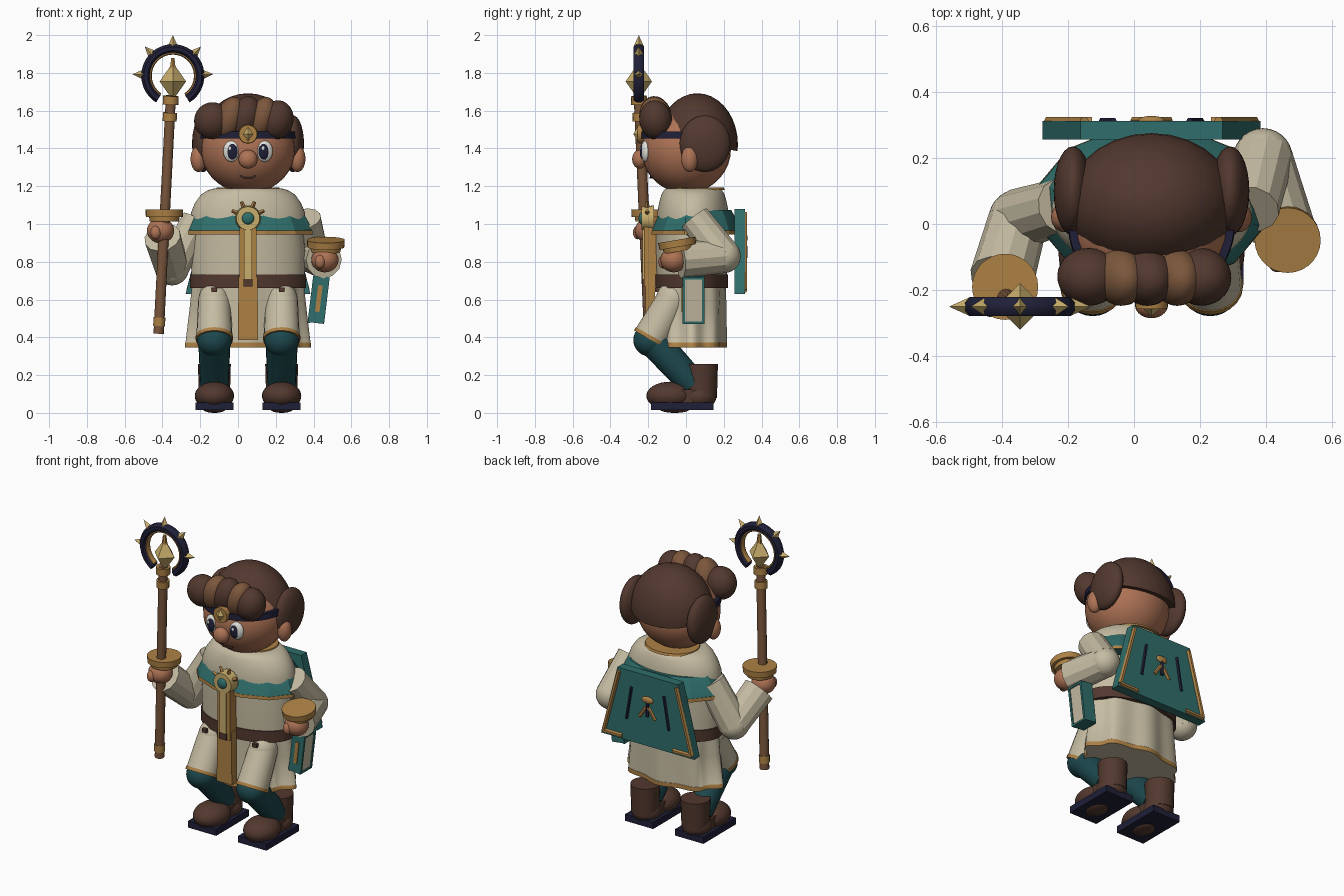
import bpy, bmesh, math
from mathutils import Vector, Matrix, Euler

cube = bpy.data.objects.get("Cube")
if cube:
    bpy.data.objects.remove(cube)
CX = 0.053  # body centre line


def material(name, *rgb):
    m = bpy.data.materials.new(name)
    m.use_nodes = True
    m.diffuse_color = (*rgb, 1)
    m.node_tree.nodes["Principled BSDF"].inputs["Base Color"].default_value = (*rgb, 1)
    return m


CREAM = material("cream cloth", .56, .50, .36)
TEAL = material("teal", .028, .155, .145)
DARK = material("dark teal", .012, .065, .075)
BROWN = material("dark brown", .085, .04, .028)
WOOD = material("light brown", .2, .095, .045)
GOLD = material("gold", .42, .22, .06)
PALE = material("pale gold", .58, .42, .15)
SKIN = material("skin", .42, .17, .09)
NAVY = material("navy", .014, .014, .04)
WHITE = material("white", .75, .75, .70)


def finish(name, bm, *mats, angle=40):
    bmesh.ops.recalc_face_normals(bm, faces=bm.faces)
    me = bpy.data.meshes.new(name)
    bm.to_mesh(me)
    bm.free()
    ob = bpy.data.objects.new(name, me)
    bpy.context.collection.objects.link(ob)
    for m in mats:
        me.materials.append(m)
    bpy.ops.object.select_all(action='DESELECT')
    ob.select_set(True)
    bpy.context.view_layer.objects.active = ob
    bpy.ops.object.shade_smooth_by_angle(angle=math.radians(angle))


def place(loc, rot=(0, 0, 0), size=(1, 1, 1)):
    return Matrix.LocRotScale(Vector(loc), Euler(rot), Vector(size))


def ball(name, loc, size, mat, rot=(0, 0, 0), cut=None):
    bm = bmesh.new()
    bmesh.ops.create_uvsphere(bm, u_segments=28, v_segments=18, radius=1, matrix=place(loc, rot, size))
    if cut:
        bmesh.ops.bisect_plane(bm, geom=bm.verts[:] + bm.edges[:] + bm.faces[:],
                               plane_co=cut[0], plane_no=cut[1], clear_inner=True)
        bmesh.ops.holes_fill(bm, edges=[e for e in bm.edges if e.is_boundary])
    finish(name, bm, mat)


def box(name, loc, size, mat, rot=(0, 0, 0)):
    bm = bmesh.new()
    bmesh.ops.create_cube(bm, size=1, matrix=place(loc, rot, size))
    finish(name, bm, mat)


def tube(name, a, b, r1, r2, mat, n=20, angle=40):
    a, b = Vector(a), Vector(b)
    d = b - a
    m = Matrix.Translation((a + b) / 2) @ d.to_track_quat('Z', 'Y').to_matrix().to_4x4()
    bm = bmesh.new()
    bmesh.ops.create_cone(bm, cap_ends=True, segments=n, radius1=r1, radius2=r2, depth=d.length, matrix=m)
    finish(name, bm, mat, angle=angle)


def loft(name, rings, mats, cy=.03, n=64, rule=lambda z: 0, angle=40):
    """Stack of elliptical rings (z, rx, ry, depth of the cloth folds)."""
    bm = bmesh.new()
    rows = []
    for z, rx, ry, amp in rings:
        row = []
        for i in range(n):
            t = 2 * math.pi * (i + .5) / n
            k = 1 + amp * math.cos(8 * t)
            row.append(bm.verts.new((CX + rx * k * math.cos(t), cy + ry * k * math.sin(t), z)))
        rows.append(row)
    for lo, hi in zip(rows, rows[1:]):
        for i in range(n):
            j = (i + 1) % n
            bm.faces.new((lo[i], lo[j], hi[j], hi[i]))
    bm.faces.new(rows[0])
    bm.faces.new(rows[-1])
    for f in bm.faces:
        f.material_index = rule(f.calc_center_median().z)
    finish(name, bm, *mats, angle=angle)


def prism(name, pts, y0, y1, mat):
    """Outline in x and z, extruded along y."""
    bm = bmesh.new()
    f = bm.faces.new([bm.verts.new((CX + x, y0, z)) for x, z in pts])
    ext = bmesh.ops.extrude_face_region(bm, geom=[f])["geom"]
    bmesh.ops.translate(bm, vec=(0, y1 - y0, 0), verts=[v for v in ext if isinstance(v, bmesh.types.BMVert)])
    finish(name, bm, mat)


def arc(name, c, radius, thick, depth, gap, mat, n=36, sides=8):
    """Open upright ring with its gap at the bottom."""
    bm = bmesh.new()
    rows = []
    for i in range(n + 1):
        t = -math.pi / 2 + gap + (2 * math.pi - 2 * gap) * i / n
        row = []
        for k in range(sides):
            u = 2 * math.pi * (k + .5) / sides
            r = radius + thick * math.cos(u)
            row.append(bm.verts.new((c[0] + r * math.cos(t), c[1] + depth * math.sin(u), c[2] + r * math.sin(t))))
        rows.append(row)
    for p, q in zip(rows, rows[1:]):
        for k in range(sides):
            j = (k + 1) % sides
            bm.faces.new((p[k], p[j], q[j], q[k]))
    bm.faces.new(rows[0])
    bm.faces.new(rows[-1])
    finish(name, bm, mat)


def gem(name, c, rx, ry, h, mat):
    bm = bmesh.new()
    mid = [bm.verts.new(Vector(c) + Vector(v)) for v in ((rx, 0, 0), (0, ry, 0), (-rx, 0, 0), (0, -ry, 0))]
    for s in (1, -1):
        tip = bm.verts.new(Vector(c) + Vector((0, 0, s * h)))
        for i in range(4):
            bm.faces.new((mid[i], mid[(i + 1) % 4], tip))
    finish(name, bm, mat, angle=10)


# Robe
loft("skirt", [(.345, .317, .178, .06), (.372, .315, .178, .06), (.373, .314, .177, .06), (.55, .295, .176, .055),
               (.72, .285, .175, .025)], [CREAM, GOLD], rule=lambda z: int(.35 < z < .3725))
loft("torso", [(.69, .30, .185, 0), (.85, .302, .19, 0), (1.0, .29, .19, 0)], [CREAM])
loft("belt", [(.66, .308, .193, 0), (.732, .308, .193, 0)], [BROWN])
for s in (1, -1):
    box("belt_loop", (CX + s * .178, -.155, .652), (.03, .02, .024), BROWN)
loft("cape", [(.945, .355, .246, 0), (.966, .353, .244, 0), (.967, .351, .243, 0), (1.032, .32, .215, 0),
              (1.075, .285, .19, 0)], [TEAL, GOLD], n=12, cy=.055, rule=lambda z: int(.95 < z < .9665), angle=20)
loft("shoulder_mantle", [(1.0, .305, .19, 0), (1.06, .302, .189, 0), (1.11, .282, .18, 0), (1.155, .25, .168, 0),
                         (1.178, .215, .155, 0), (1.188, .18, .14, 0)], [CREAM], cy=.037)
loft("collar_trim", [(1.18, .17, .145, 0), (1.194, .165, .14, 0)], [GOLD], cy=.06)

# Tabard and medallion
prism("tabard", [(-.054, .385), (.054, .385), (.05, .72), (-.05, .72)], -.215, -.165, GOLD)
prism("stole", [(-.044, .67), (.044, .67), (.044, 1.0), (-.044, 1.0)], -.222, -.15, GOLD)
prism("stole_stripe", [(-.022, .70), (.022, .70), (.022, .98), (-.022, .98)], -.23, -.22, PALE)
prism("stole_buckle", [(-.025, .67), (.025, .67), (.025, .71), (-.025, .71)], -.232, -.22, BROWN)
tube("medallion", (CX, -.17, 1.03), (CX, -.235, 1.03), .068, .062, PALE, 28)
ball("medallion_gem", (CX, -.235, 1.03), (.032, .016, .032), TEAL)
for k in (-1.5, -.5, .5, 1.5):
    s, c = math.sin(k * .75), math.cos(k * .75)
    tube("medallion_ray", (CX + .05 * s, -.205, 1.03 + .05 * c), (CX + .095 * s, -.205, 1.03 + .095 * c),
         .013, .009, GOLD, 4)

# Legs and boots
for s, side in ((1, "left"), (-1, "right")):
    x = CX + s * .178
    hip, knee = Vector((x, -.07, .60)), Vector((x, -.185, .395))
    d = (knee - hip).normalized()
    ball(side + "_hip", hip, (.084, .09, .09), CREAM)
    tube(side + "_thigh", hip, knee, .086, .096, CREAM)
    tube(side + "_thigh_trim", knee - d * .012, knee + d * .008, .099, .099, GOLD)
    ball(side + "_knee", knee + Vector((0, 0, -.01)), (.092, .094, .088), DARK)
    tube(side + "_shin", knee, (x, .04, .15), .086, .075, DARK)
    tube(side + "_boot_shaft", (x, .082, .08), (x, .082, .258), .082, .087, BROWN)
    ball(side + "_boot_heel", (x, .07, .085), (.09, .09, .07), BROWN)
    ball(side + "_boot_toe", (x, -.085, .09), (.104, .125, .075), BROWN)
    box(side + "_boot_instep", (x, .0, .085), (.15, .14, .08), BROWN)
    box(side + "_sole", (x, -.02, .035), (.2, .33, .042), NAVY)
    ball(side + "_tread", (x, -.06, .02), (.06, .08, .02), BROWN)

# Head, face and hair
ball("head", (CX, 0, 1.395), (.25, .238, .232), SKIN)
ball("hair_cap", (CX, .06, 1.42), (.258, .215, .272), BROWN, cut=((0, .275, 1.385), (0, .2, 1)))
for s, side in ((1, "left"), (-1, "right")):
    ball(side + "_hair_tuft", (CX + s * .238, .1, 1.425), (.058, .135, .15), BROWN)
    ball(side + "_ear", (CX + s * .262, .02, 1.345), (.042, .045, .07), SKIN)
    ex = CX + s * .088
    ball(side + "_eye", (ex, -.215, 1.385), (.044, .024, .056), WHITE, (0, 0, s * .2))
    ball(side + "_pupil", (ex - s * .004, -.23, 1.383), (.029, .014, .042), NAVY, (0, 0, s * .2))
    ball(side + "_eye_glint", (ex - .008, -.241, 1.4), (.009, .006, .011), WHITE)
    box(side + "_mouth_corner", (CX + s * .032, -.184, 1.251), (.022, .014, .008), BROWN, (0, -s * .5, 0))
ball("nose", (CX, -.245, 1.343), (.05, .04, .05), SKIN)
box("mouth", (CX, -.185, 1.246), (.048, .014, .008), BROWN)

# Swept fringe of overlapping rolls
for dx, z, w, h, mat in ((-.19, 1.547, .095, .098, BROWN), (-.095, 1.56, .074, .116, WOOD),
                         (-.015, 1.562, .082, .118, BROWN), (.075, 1.56, .072, .116, WOOD),
                         (.15, 1.55, .09, .106, BROWN)):
    ball("fringe_roll", (CX + dx, -.16, z), (w, .087, h), mat, (.15, .3, 0))
loft("headband", [(1.452, .253, .241, 0), (1.49, .25, .239, 0)], [NAVY], cy=0)
tube("headband_disc", (CX, -.2, 1.476), (CX, -.257, 1.476), .052, .048, GOLD, 24)
gem("headband_gem", (CX, -.257, 1.476), .026, .022, .038, PALE)

# Arms, with sleeves, hands and wide cuffs
arms = (("right", (-.215, .055, 1.02), (-.35, .015, .765), (-.4, -.165, .93), (-.41, -.2, .965), (-.39, -.19, 1.05), 0),
        ("left", (.355, .045, 1.03), (.39, .2, .83), (.455, -.03, .81), (.46, -.065, .81), (.465, -.045, .89), .17))
for side, shoulder, elbow, wrist, hand, cuff, tilt in arms:
    tube(side + "_upper_sleeve", shoulder, elbow, .085, .092, CREAM, 12, 20)
    ball(side + "_elbow", elbow, (.09, .09, .09), CREAM)
    tube(side + "_lower_sleeve", elbow, wrist, .09, .098, CREAM, 12, 20)
    ball(side + "_hand", hand, (.072, .07, .066), SKIN)
    ball(side + "_thumb", Vector(hand) + Vector((-.025, -.055, -.01)), (.028, .026, .036), SKIN)
    cuff, up = Vector(cuff), Vector((0, -math.sin(tilt), math.cos(tilt)))
    tube(side + "_cuff", cuff - up * .012, cuff + up * .026, .098, .1, GOLD, 28)
    tube(side + "_cuff_neck", cuff - up * .036, cuff, .078, .082, GOLD, 28)

# Staff with an open crowned ring
foot, top = Vector((-.42, -.195, .42)), Vector((-.355, -.25, 1.68))
tube("staff", foot, top, .028, .027, WOOD, 14)
for t, r in ((.05, .032), (.91, .038), (.98, .042)):
    p, d = foot.lerp(top, t), (top - foot) * .018
    tube("staff_band", p - d, p + d, r, r, GOLD, 14)
ring = Vector((-.345, -.25, 1.785))
arc("ring", ring, .143, .026, .031, .56, NAVY)
arc("ring_lining", ring, .119, .008, .02, .58, GOLD)
for k in range(-2, 3):
    a = math.pi / 2 - k * math.pi / 4.1
    d = Vector((math.cos(a), 0, math.sin(a)))
    tube("ring_spike", ring + d * .155, ring + d * .215, .027, 0, PALE, 4, 10)
gem("staff_crystal", ring - Vector((0, 0, .03)), .07, .07, .1, PALE)
tube("crystal_finial", ring + Vector((0, 0, .03)), ring + Vector((0, 0, .095)), .018, .01, GOLD, 6)

# Book hanging at the left hip
lean = (0, .12, 0)
for dy in (-.052, .052):
    box("hip_book_cover", (.428, .04 + dy, .6), (.086, .014, .25), TEAL, lean)
for k in (1, -1):
    box("hip_book_end", Vector((.428, .04, .6)) + Euler(lean).to_matrix() @ Vector((0, 0, k * .119)),
        (.086, .11, .012), TEAL, lean)
box("hip_book_spine", (.39, .04, .6), (.014, .11, .25), TEAL, lean)
box("hip_book_pages", (.426, .04, .6), (.078, .095, .225), CREAM, lean)
box("hip_book_strip", (.428, -.02, .605), (.024, .009, .14), GOLD, lean)

# Large tome carried on the back
prism("back_tome", [(-.215, 1.08), (.215, 1.08), (.33, .63), (-.33, .63)], .256, .312, TEAL)
for s in (1, -1):
    x = lambda v: CX + s * v
    tube("tome_edge_trim", (x(.203), .312, 1.06), (x(.312), .312, .65), .014, .014, GOLD, 6)
    tube("tome_corner_trim", (x(.312), .312, .65), (x(.18), .312, .65), .014, .014, GOLD, 6)
    tube("tome_slit", (x(.115), .312, .98), (x(.15), .312, .77), .01, .01, NAVY, 6)
    tube("tome_ornament_leg", (x(.008), .314, .88), (x(.055), .314, .81), .011, .011, GOLD, 6)
tube("tome_ornament_stem", (CX, .314, .82), (CX, .314, .93), .012, .009, NAVY, 6)
ball("tome_ornament_cap", (CX, .314, .925), (.04, .013, .022), GOLD)
